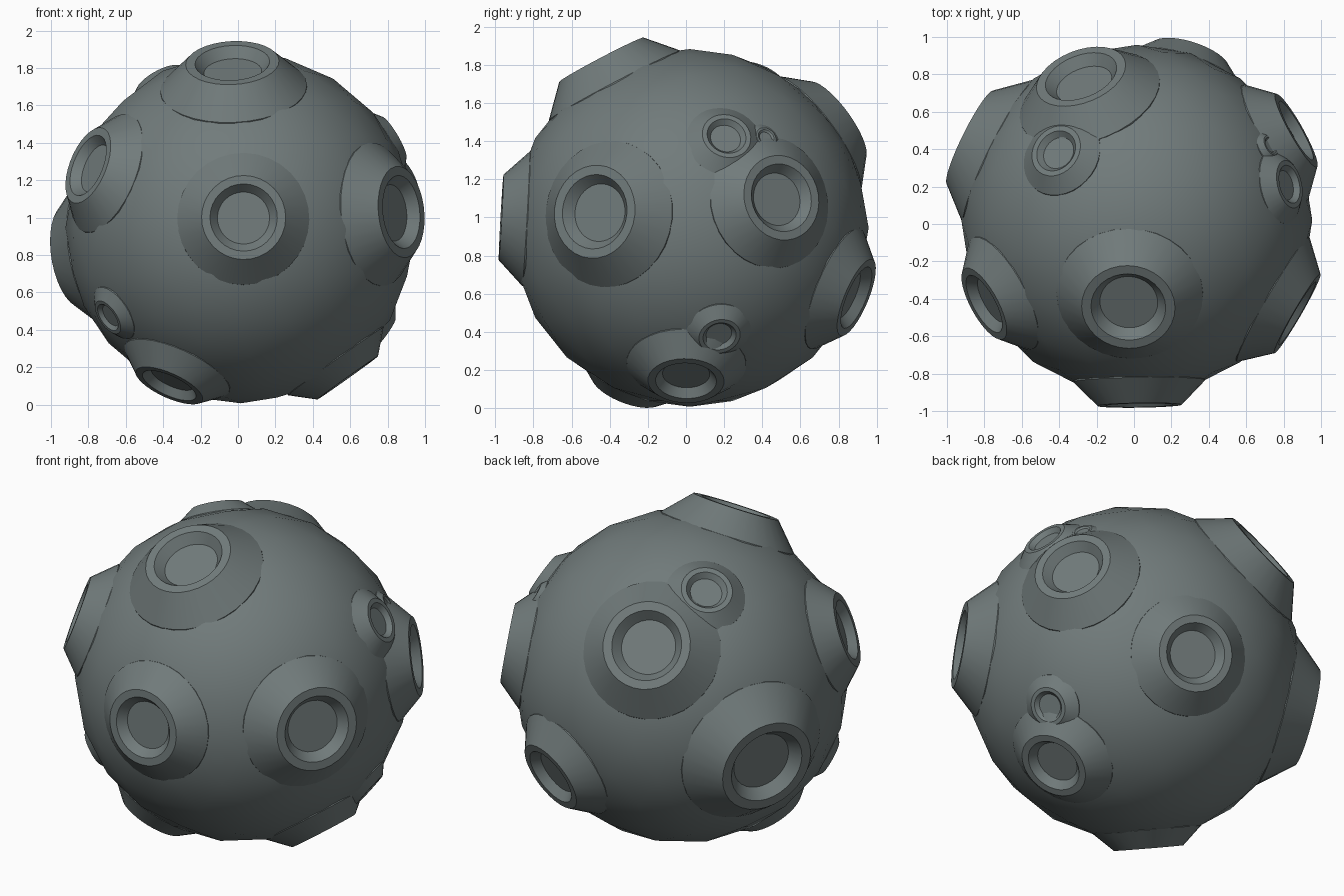
import bpy, bmesh, math
from mathutils import Vector

if "Cube" in bpy.data.objects:
    bpy.data.objects.remove(bpy.data.objects["Cube"])

CENTRE = Vector((0.015, 0.02, 0.945))
RADIUS = 0.938

stone = bpy.data.materials.new("grey stone")
stone.diffuse_color = (0.165, 0.198, 0.198, 1)
stone.use_nodes = True
stone.node_tree.nodes["Principled BSDF"].inputs["Base Color"].default_value = stone.diffuse_color


def finish(bm, name, angle):
    bmesh.ops.recalc_face_normals(bm, faces=bm.faces)
    me = bpy.data.meshes.new(name)
    bm.to_mesh(me)
    bm.free()
    me.materials.append(stone)
    ob = bpy.data.objects.new(name, me)
    bpy.context.collection.objects.link(ob)
    bpy.ops.object.select_all(action='DESELECT')
    ob.select_set(True)
    bpy.context.view_layer.objects.active = ob
    bpy.ops.object.shade_smooth_by_angle(angle=math.radians(angle))
    return ob


# round rock body
bm = bmesh.new()
bmesh.ops.create_icosphere(bm, subdivisions=3, radius=RADIUS)
body = finish(bm, "rock_body", 40)
body.location = CENTRE


def crater(name, direction, r, seg=32):
    """Raised ring: sloped skirt, flat rim, inner wall and flat floor."""
    rim = RADIUS - 0.003 + 0.25 * r
    foot = 1.57 * r
    base = math.sqrt(RADIUS ** 2 - foot ** 2) - 0.008
    profile = [(foot, base - 0.04), (foot, base), (r, rim),
               (0.8 * r, rim), (0.62 * r, RADIUS + 0.003)]
    bm = bmesh.new()
    rings = []
    for pr, ph in profile:
        rings.append([bm.verts.new((pr * math.cos(2 * math.pi * i / seg),
                                    pr * math.sin(2 * math.pi * i / seg), ph))
                      for i in range(seg)])
    for a, b in zip(rings, rings[1:]):
        for i in range(seg):
            j = (i + 1) % seg
            bm.faces.new((a[i], a[j], b[j], b[i]))
    bm.faces.new(rings[-1])
    # outward normals: check against the floor direction
    ob = finish(bm, name, 25)
    me = ob.data
    if me.polygons[len(me.polygons) - 1].normal.z < 0:
        me.flip_normals()
    ob.rotation_mode = 'QUATERNION'
    ob.rotation_quaternion = Vector((0, 0, 1)).rotation_difference(
        Vector(direction).normalized())
    ob.location = CENTRE


# craters: direction from the centre, rim radius
craters = {
    "front_crater": ((0.015, -0.985, 0.055), 0.225),
    "front_right_crater": ((0.86, -0.50, 0.085), 0.245),
    "top_crater": ((-0.045, -0.46, 0.875), 0.25),
    "front_left_crater": ((-0.795, -0.435, 0.325), 0.215),
    "small_left_crater": ((-0.705, -0.43, -0.475), 0.102),
    "bottom_front_crater": ((-0.37, -0.32, -0.815), 0.195),
    "bottom_right_crater": ((0.57, -0.02, -0.80), 0.20),
    "small_right_low_crater": ((0.755, 0.155, -0.565), 0.11),
    "small_right_high_crater": ((0.805, 0.19, 0.475), 0.13),
    "tiny_right_crater": ((0.715, 0.40, 0.475), 0.057),
    "back_right_crater": ((0.835, 0.47, 0.155), 0.225),
    "back_low_crater": ((0.28, 0.86, -0.36), 0.217),
    "top_back_small_crater": ((-0.43, 0.37, 0.785), 0.145),
    "top_back_crater": ((-0.295, 0.76, 0.555), 0.25),
    "back_left_crater": ((-0.885, 0.44, -0.15), 0.28),
}
for name, (d, r) in craters.items():
    crater(name, d, r)
